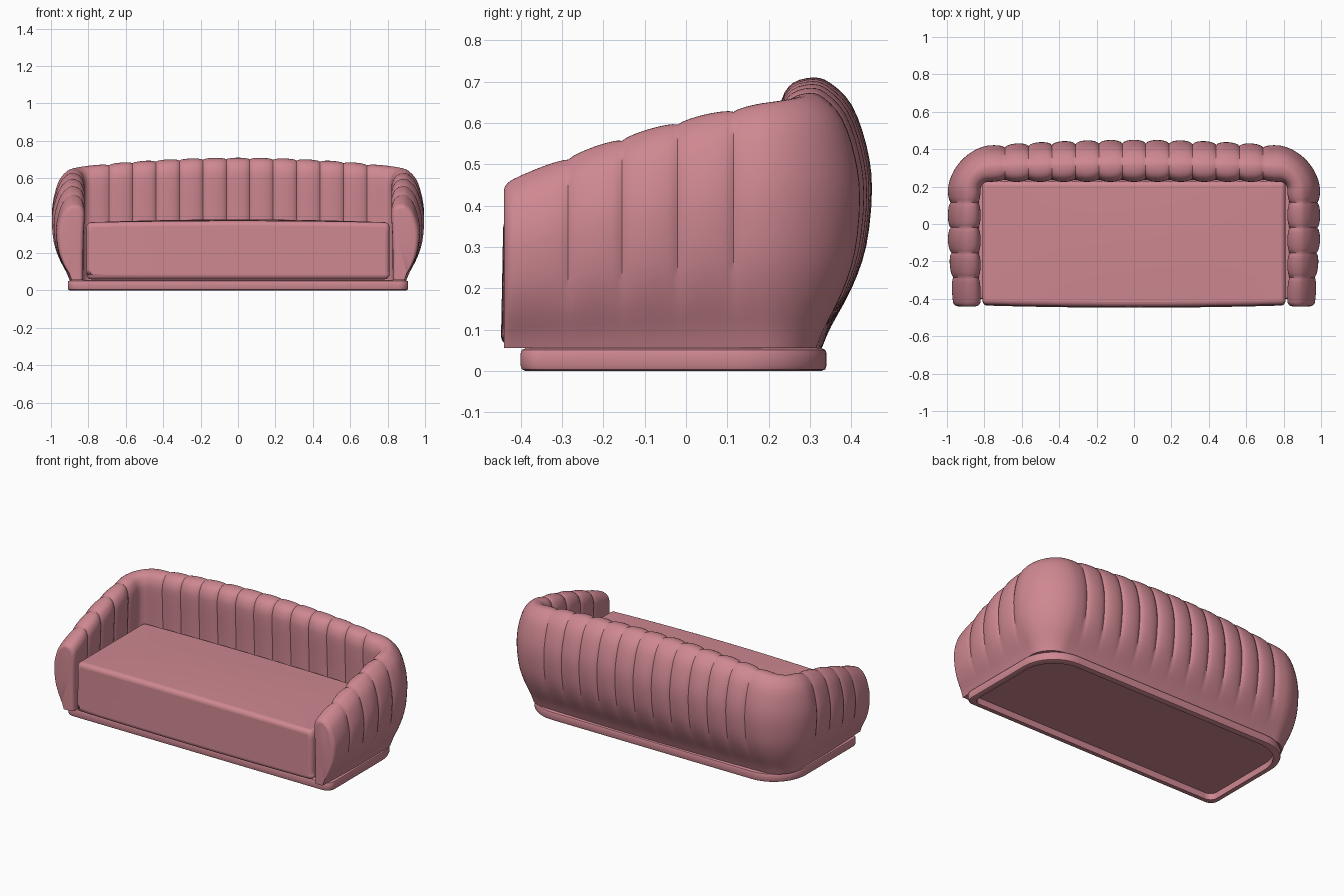
import bpy, bmesh, math
from mathutils import Vector

if "Cube" in bpy.data.objects:
    bpy.data.objects.remove(bpy.data.objects["Cube"])

pink = bpy.data.materials.new("rose_fabric")
pink.use_nodes = True
colour = (0.62, 0.245, 0.285, 1)
pink.diffuse_color = colour
pink.node_tree.nodes["Principled BSDF"].inputs["Base Color"].default_value = colour
pink.node_tree.nodes["Principled BSDF"].inputs["Roughness"].default_value = 0.8

FLOOR = 0.055   # top of the plinth


def finish(bm, name, angle=35):
    bmesh.ops.recalc_face_normals(bm, faces=bm.faces)
    mesh = bpy.data.meshes.new(name)
    bm.to_mesh(mesh)
    bm.free()
    mesh.materials.append(pink)
    ob = bpy.data.objects.new(name, mesh)
    bpy.context.collection.objects.link(ob)
    bpy.ops.object.select_all(action='DESELECT')
    bpy.context.view_layer.objects.active = ob
    ob.select_set(True)
    bpy.ops.object.shade_smooth_by_angle(angle=math.radians(angle))
    return ob


def catmull(points, steps):
    ext = [points[0]] + points + [points[-1]]
    out = []
    for a, b, c, d in zip(ext, ext[1:], ext[2:], ext[3:]):
        for k in range(steps):
            t = k / steps
            out.append(0.5 * (2 * b + (c - a) * t + (2 * a - 5 * b + 4 * c - d) * t**2
                              + (3 * b - a - 3 * c + d) * t**3))
    return out + [points[-1]]


# Upholstery section: (outward fraction, height fraction), inner foot to outer foot
SECTION = catmull([Vector(p) for p in (
    (0.05, 0), (0.04, 0.5), (0, 0.82), (0.03, 0.92), (0.15, 0.98), (0.37, 1),
    (0.55, 0.98), (0.78, 0.9), (0.94, 0.75), (1, 0.59), (0.94, 0.38),
    (0.78, 0.22), (0.56, 0.08), (0.46, 0))], 3)


def pinch(u):
    """Narrowing of a channel: none at its crest (u=0), most at its seams (u=-1, 1)."""
    return 0.2 * (1 - math.sqrt(max(0, 1 - 0.97 * u * u)))


def arm_height(y):
    t = y + 0.155
    return 0.565 + 0.321 * t - 0.228 * t * t


def back_height(x):
    return 0.71 - 0.045 * (x / 0.82) ** 2


def back_width(x):
    return 0.225 - 0.03 * (x / 0.78) ** 2


def arm_width(y):
    return 0.147 + 0.028 * min(1, (y + 0.44) / 0.35)


# Stations: inner point, outward direction, width, height, channel pinch, cap shrink
stations = []
OUT_BACK, OUT_SIDE = Vector((0, 1)), Vector((1, 0))
RIB = 0.1255


def back_station(x, u):
    stations.append((Vector((x, 0.225)), OUT_BACK, back_width(x), back_height(x), pinch(u), 0))


def arm_station(y, u, cap=0):
    stations.append((Vector((0.82, y)), OUT_SIDE, arm_width(y), arm_height(y), pinch(u), cap))


STEPS = 12
for k in range(STEPS // 2):                       # half of the middle channel
    u = 2 * k / STEPS
    back_station(u * RIB / 2, u)
for rib in range(1, 6):                           # back channels
    for k in range(STEPS):
        u = 2 * k / STEPS - 1
        back_station((rib + u / 2) * RIB, u)
seam_x = 5.5 * RIB
for k in range(5):                                # smooth corner panel
    back_station(seam_x + (0.78 - seam_x) * k / 5, -1 + k / 5)
for k in range(13):
    a = math.pi / 2 * k / 12
    out = Vector((math.sin(a), math.cos(a)))
    f = k / 12
    width = 0.195 + (arm_width(0.185) - 0.195) * f - 0.015 * math.sin(2 * a)
    height = back_height(0.78) + (arm_height(0.185) - back_height(0.78)) * f
    stations.append((Vector((0.78, 0.185)) + out * 0.04, out, width, height, 0, 0))
for k in range(1, 5):
    arm_station(0.185 - 0.07 * k / 5, k / 5)
seams = [0.115, -0.02, -0.155, -0.285]
for y0, y1 in zip(seams, seams[1:]):              # arm channels
    for k in range(STEPS):
        arm_station(y0 + (y1 - y0) * k / STEPS, 2 * k / STEPS - 1)
for k in range(STEPS):                            # front channel
    arm_station(-0.285 - 0.13 * k / STEPS, -1 + 1.4 * k / STEPS)
for k in range(7):                                # rounded arm front
    a = math.pi / 2 * k / 6
    arm_station(-0.415 - 0.025 * math.sin(a), 0.4, 0.025 * (1 - math.cos(a)))

# Channelled back and arms
bm = bmesh.new()
rings = []
for inner, out, width, height, p, cap in stations:
    ring = []
    for o, f in SECTION:
        fade = p * min(1, f / 0.35)
        across = width * (0.5 + (o - 0.5) * (1 - fade)) 
        across = width / 2 + (across - width / 2) * (1 - 2 * cap / width)
        z = FLOOR + (height - FLOOR - 0.05 * p - cap * 0.6) * f
        pos = inner + out * across
        ring.append(bm.verts.new((pos.x, pos.y, z)))
    rings.append(ring)
for a, b in zip(rings, rings[1:]):
    for i in range(len(a)):
        j = (i + 1) % len(a)
        bm.faces.new((a[i], a[j], b[j], b[i]))
bm.faces.new(rings[-1])
half = list(bm.verts) + list(bm.edges) + list(bm.faces)
copy = bmesh.ops.duplicate(bm, geom=half)["geom"]
for v in copy:
    if isinstance(v, bmesh.types.BMVert):
        v.co.x = -v.co.x
bmesh.ops.remove_doubles(bm, verts=bm.verts, dist=0.0002)
finish(bm, "channelled_back_and_arms", 40)

# Seat cushion with a crowned top and bowed front
bm = bmesh.new()
bmesh.ops.create_cube(bm, size=2)
bmesh.ops.subdivide_edges(bm, edges=bm.edges, cuts=11, use_grid_fill=True)
for v in bm.verts:
    x, y, z = v.co
    bow = 1 - x * x
    front = max(0, -y)
    v.co = (0.81 * x,
            -0.1 + 0.33 * y - front * (0.012 * bow + 0.006 * (1 - z) / 2),
            0.212 + 0.152 * z + max(0, z) * 0.016 * bow * (1 - 0.5 * y * y))
seat = finish(bm, "seat_cushion", 60)
bevel = seat.modifiers.new("soft_edges", 'BEVEL')
bevel.width = 0.035
bevel.segments = 5
bevel.limit_method = 'ANGLE'
bevel.angle_limit = math.radians(50)

# Plinth: rounded outline, wide back corners, hollow underside
outline = []
for sx, sy, r in ((1, 1, 0.22), (-1, 1, 0.22), (-1, -1, 0.05), (1, -1, 0.05)):
    start = math.atan2(sy, sx) - math.pi / 4
    cx = sx * (0.91 - r)
    cy = 0.34 - r if sy > 0 else -0.4 + r
    for k in range(11):
        a = start + math.pi / 2 * k / 10
        outline.append((cx + r * math.cos(a), cy + r * math.sin(a)))
bm = bmesh.new()
loops = []
for inset, z in ((0.012, FLOOR), (0.003, 0.051), (0, 0.043), (0, 0.012),
                 (0.003, 0.004), (0.012, 0), (0.035, 0), (0.035, 0.04)):
    loops.append([bm.verts.new((x * (1 - inset / 0.91), -0.03 + (y + 0.03) * (1 - inset / 0.37), z))
                  for x, y in outline])
for a, b in zip(loops, loops[1:]):
    for i in range(len(a)):
        j = (i + 1) % len(a)
        bm.faces.new((a[i], a[j], b[j], b[i]))
bm.faces.new(loops[0])
bm.faces.new(loops[-1])
finish(bm, "plinth")
